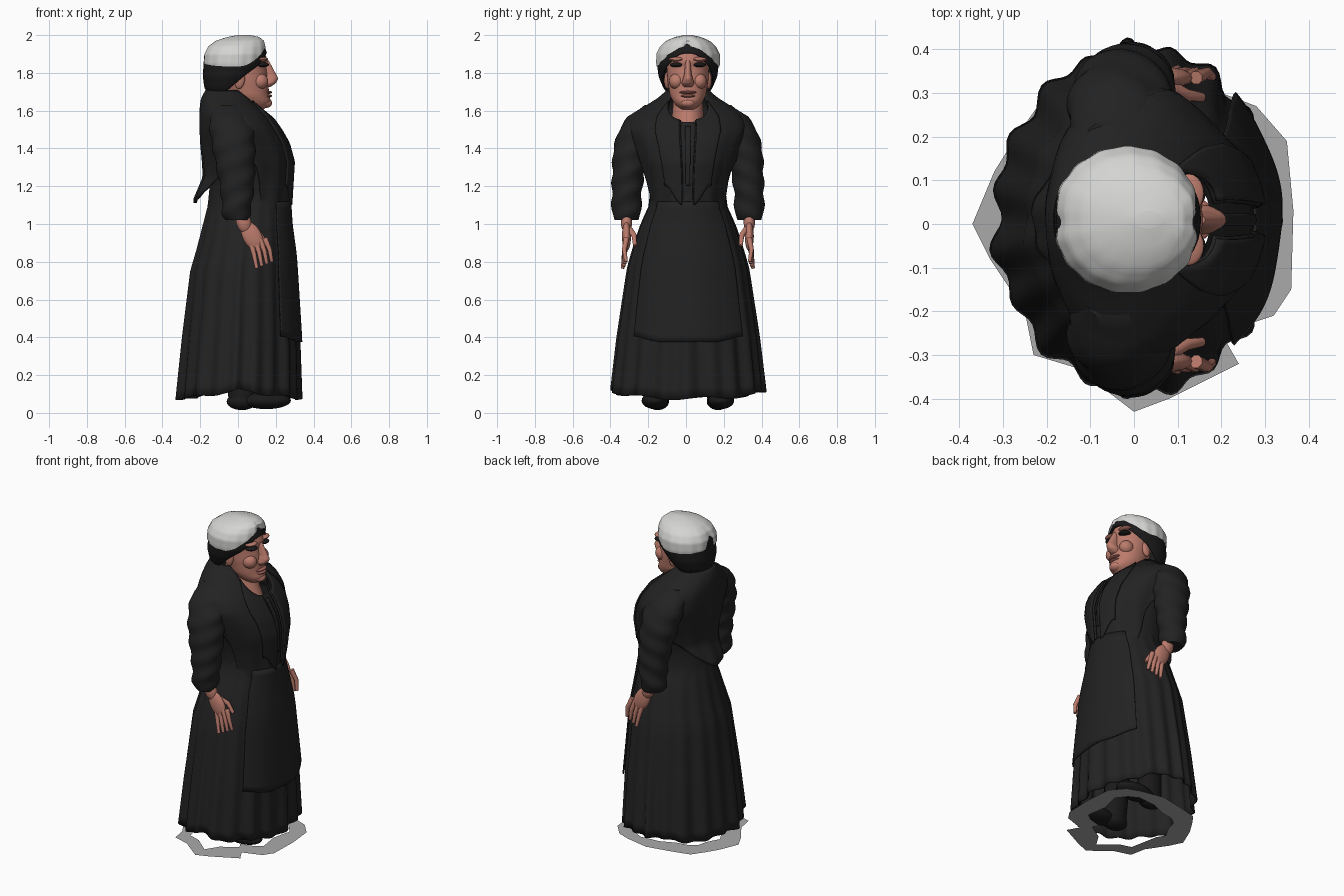
import bpy
import bmesh
import math
import random
from mathutils import Vector

random.seed(4)
MID = 0.01  # sideways middle of the body
parts = []

default_cube = bpy.data.objects.get("Cube")
if default_cube:
    bpy.data.objects.remove(default_cube, do_unlink=True)


def material(name, red, green, blue):
    mat = bpy.data.materials.new(name)
    mat.use_nodes = True
    colour = (red, green, blue, 1)
    mat.diffuse_color = colour
    mat.node_tree.nodes["Principled BSDF"].inputs["Base Color"].default_value = colour
    return mat


cloth = material("black cloth", .016, .016, .016)
hair_dark = material("dark hair", .011, .010, .010)
cap_white = material("pale grey cap", .66, .66, .65)
skin = material("skin", .5, .2, .15)
rose = material("rose lips", .36, .12, .10)
ground_grey = material("ground grey", .4, .4, .4)


def finish(name, bm, mat):
    bmesh.ops.recalc_face_normals(bm, faces=bm.faces)
    mesh = bpy.data.meshes.new(name)
    bm.to_mesh(mesh)
    bm.free()
    mesh.materials.append(mat)
    obj = bpy.data.objects.new(name, mesh)
    bpy.context.collection.objects.link(obj)
    parts.append(obj)
    return obj


def ease(value, low, high):
    t = min(max((value - low) / (high - low), 0), 1)
    return t * t * (3 - 2 * t)


def section(profile, z):
    """Blend the profile rows (z, back, front, half width, sideways shift)."""
    if z <= profile[0][0]:
        return profile[0]
    for lower, upper in zip(profile, profile[1:]):
        if z <= upper[0]:
            t = (z - lower[0]) / (upper[0] - lower[0])
            return [p + (q - p) * t for p, q in zip(lower, upper)]
    return profile[-1]


def wrap(name, mat, profile, low=None, high=None, start=-180, end=180, ripple=None,
         cols=64, rows=20, back_power=1, side=1, fill=True, thick=0):
    """Oval shell around a profile; low and high give its edges by angle."""
    low = low or (lambda a: profile[0][0])
    high = high or (lambda a: profile[-1][0])
    closed = end - start == 360
    bm = bmesh.new()
    grid = []
    for row in range(rows + 1):
        t = row / rows
        ring = []
        for col in range(cols if closed else cols + 1):
            a = start + (end - start) * col / cols
            z = low(a) + (high(a) - low(a)) * t
            sec = section(profile, z)
            shift = sec[4] if len(sec) > 4 else 0
            extra = ripple(a, t) if ripple else 0
            c, s = math.cos(math.radians(a)), math.sin(math.radians(a))
            if c < 0:
                c = -abs(c) ** back_power
            x = (sec[1] + sec[2]) / 2 + ((sec[2] - sec[1]) / 2 + extra) * c
            y = MID + side * (shift + (sec[3] + extra) * s)
            ring.append(bm.verts.new((x, y, z)))
        grid.append(ring)
    for below, above in zip(grid, grid[1:]):
        for i in range(cols):
            j = (i + 1) % len(below)
            bm.faces.new((below[i], below[j], above[j], above[i]))
    if closed and fill:
        bm.faces.new(grid[0])
        bm.faces.new(grid[-1])
    obj = finish(name, bm, mat)
    if thick:
        solid = obj.modifiers.new("thickness", "SOLIDIFY")
        solid.thickness = thick
    return obj


def blob(name, mat, centre, size, tilt=0):
    bm = bmesh.new()
    bmesh.ops.create_uvsphere(bm, u_segments=20, v_segments=12, radius=1)
    obj = finish(name, bm, mat)
    obj.location, obj.scale = centre, size
    obj.rotation_euler.y = math.radians(tilt)
    return obj


def finger(name, points, radius):
    curve = bpy.data.curves.new(name, "CURVE")
    curve.dimensions = "3D"
    curve.bevel_depth, curve.bevel_resolution, curve.use_fill_caps = radius, 2, True
    spline = curve.splines.new("POLY")
    spline.points.add(len(points) - 1)
    for i, (target, point) in enumerate(zip(spline.points, points)):
        target.co = (*point, 1)
        target.radius = 1 - .4 * i / (len(points) - 1)
    curve.materials.append(skin)
    obj = bpy.data.objects.new(name, curve)
    bpy.context.collection.objects.link(obj)


# Pleated skirt, open at the hem, with the apron over its front
skirt = [(.07, -.32, .325, .405), (.4, -.29, .318, .37), (.76, -.25, .3, .32),
         (.84, -.225, .295, .3), (1, -.185, .275, .25), (1.1, -.16, .27, .205),
         (1.2, -.14, .265, .2)]


def pleat(a, t):
    wave = math.cos(math.radians(a * 19)) + .5 * math.cos(math.radians(a * 11 + 40))
    return .012 * wave * (1 - t)


def hem(a):
    return .12 - .045 * abs(math.cos(math.radians(a))) + .008 * math.sin(math.radians(a * 7))


wrap("skirt", cloth, skirt, hem, ripple=pleat, cols=152, back_power=1.15, fill=False, thick=.008)
wrap("apron", cloth, skirt, lambda a: .375 + .03 * ease(abs(a), 20, 48), lambda a: 1.12, -48, 48,
     ripple=lambda a, t: .021 - .008 * t + .003 * math.sin(math.radians(a * 9)) * (1 - t),
     thick=.008)

# Bodice with an open neck
bodice = [(.98, -.18, .26, .24), (1.1, -.16, .265, .2), (1.2, -.15, .27, .205),
          (1.33, -.16, .272, .235), (1.42, -.18, .25, .255), (1.5, -.19, .205, .27),
          (1.6, -.19, .13, .22), (1.68, -.17, .05, .1)]
wrap("bodice", cloth, bodice, high=lambda a: 1.54 + .13 * ease(abs(a), 4, 60), fill=False)
wrap("bodice_placket", cloth, bodice, lambda a: 1.2, lambda a: 1.52, -3, 3,
     ripple=lambda a, t: .008, cols=4, thick=.006)

# Shawl: pointed tips at the front, one long point behind
shawl = [(1.03, -.22, .272, .215), (1.13, -.235, .28, .215), (1.25, -.185, .287, .23),
         (1.33, -.19, .292, .255), (1.43, -.2, .265, .29), (1.5, -.203, .225, .32),
         (1.57, -.203, .175, .3), (1.62, -.203, .125, .235), (1.67, -.195, .075, .155),
         (1.72, -.165, .03, .1)]


def shawl_hem(a):
    a = abs(a - 180)
    front = 1.03 + .3 * ease(180 - a, 55, 85) + .1 * (1 - ease(180 - a, 6, 35))
    return front - .22 * (1 - ease(a, 0, 85))


def neckline(a):
    return 1.55 + .16 * ease(180 - abs(a - 180), 7, 50)


wrap("shawl", cloth, shawl, shawl_hem, neckline, 7, 353, cols=110, rows=24, thick=.01,
     ripple=lambda a, t: .004 * math.sin(math.radians(a * 13)) * (1 - t))
for side, label in ((1, "left"), (-1, "right")):
    wrap(label + "_shawl_fold", cloth, shawl, lambda a: 1.1 + .1 * ease(a, 8, 30),
         lambda a: neckline(a) + .005, 8, 32, ripple=lambda a, t: .012, cols=12,
         side=side, thick=.01)

# Sleeves, hands and boots on both sides
sleeve = [(1.02, -.065, .05, .062, .325), (1.05, -.085, .065, .078, .325),
          (1.12, -.085, .075, .078, .325), (1.2, -.095, .085, .08, .322),
          (1.3, -.115, .09, .088, .312), (1.4, -.135, .09, .1, .295),
          (1.5, -.15, .085, .1, .265), (1.57, -.15, .06, .095, .22), (1.63, -.11, .02, .06, .17)]
for side, label in ((1, "left"), (-1, "right")):
    def across(y):
        return MID + side * y

    wrap(label + "_sleeve", cloth, sleeve, cols=36, rows=30, side=side,
         ripple=lambda a, t: .005 * math.sin(t * 34 + math.radians(a * 2)))
    blob(label + "_palm", skin, (.075, across(.325), .935), (.05, .024, .085), -28)
    blob(label + "_wrist", skin, (.03, across(.325), 1.01), (.04, .03, .06), -15)
    for i in range(4):
        spread = i * .024
        finger(f"{label}_finger_{i + 1}",
               [(.07 + spread, across(.325), .9 + spread / 3),
                (.085 + spread * 1.15, across(.337), .84 + spread / 3),
                (.1 + spread * 1.1, across(.345 - i * .006), .765 + spread / 2)], .016)
    finger(label + "_thumb", [(.07, across(.31), .97), (.12, across(.285), .94),
                              (.155, across(.28), .885)], .018)
    blob(label + "_boot_toe", hair_dark, (.15, across(.175), .065), (.13, .07, .045))
    blob(label + "_boot_heel", hair_dark, (.02, across(.16), .06), (.08, .06, .045))
    wrap(label + "_stocking", hair_dark,
         [(.05, -.05, .09, .055, .16), (.5, -.07, .1, .07, .13)], cols=20, rows=2, side=side)

# Neck and face
wrap("neck", skin, [(1.48, -.09, .17, .09), (1.56, -.09, .135, .085), (1.68, -.08, .09, .075)])
face = [(1.605, .06, .13, .03), (1.625, .01, .165, .06), (1.65, -.03, .175, .08),
        (1.68, -.05, .165, .095), (1.76, -.08, .16, .108), (1.83, -.1, .15, .112),
        (1.865, -.11, .158, .11), (1.91, -.11, .14, .1), (1.95, -.08, .1, .07)]
wrap("face", skin, face, cols=40, rows=28)
wrap("nose", skin, [(1.725, .12, .17, .024), (1.745, .12, .2, .034), (1.77, .12, .213, .026),
                    (1.79, .12, .203, .02), (1.865, .12, .163, .013)], cols=24)
blob("chin", skin, (.145, MID, 1.64), (.036, .04, .026))
blob("upper_lip", rose, (.155, MID, 1.697), (.026, .045, .009))
blob("lower_lip", rose, (.157, MID, 1.678), (.024, .038, .009))
for side, label in ((1, "left"), (-1, "right")):
    y = MID + side * .06
    blob(label + "_cheek", skin, (.115, y, 1.755), (.045, .04, .042))
    blob(label + "_eye", hair_dark, (.128, y, 1.843), (.036, .036, .013))
    blob(label + "_brow", skin, (.125, y, 1.872), (.035, .045, .012))
    blob(label + "_ear", skin, (.01, MID + side * .11, 1.76), (.026, .016, .045), 10)

# Dark hair framing the face, with a pale gathered cap over it
hair = [(1.68, -.15, .02, .1), (1.72, -.178, .06, .13), (1.78, -.186, .1, .155),
        (1.84, -.183, .15, .163), (1.9, -.178, .155, .155), (1.95, -.14, .138, .125),
        (1.98, -.08, .1, .06)]
wrap("hair", hair_dark, hair, lambda a: 1.905 - .215 * ease(abs(a), 5, 105), fill=False, thick=.008)
cap = [(1.8, -.175, .14, .16), (1.85, -.187, .152, .168), (1.9, -.184, .156, .168),
       (1.94, -.163, .152, .148), (1.97, -.12, .143, .115), (1.99, -.06, .115, .07),
       (2, .0, .065, .02)]


def gathers(a, t):
    split = math.exp(-(a / 13) ** 2) + math.exp(-((180 - abs(a)) / 12) ** 2)
    return -.016 * split * (1 - t) + .002 * math.sin(math.radians(a * 17)) * (1 - t)


wrap("cap", cap_white, cap,
     lambda a: 1.94 - .105 * ease(abs(a), 4, 80) + .015 * ease(abs(a), 110, 180),
     ripple=gathers, cols=96, fill=False)
blob("cap_crown", cap_white, (.03, MID, 1.975), (.075, .07, .0245))

# Ragged flat ground strip around the hem
outline = [(-.37, 0), (-.32, .12), (-.27, .2), (-.22, .27), (-.1, .3), (.05, .33), (.2, .3),
           (.28, .27), (.35, .19), (.365, .03), (.36, -.15), (.32, -.21), (.2, -.25),
           (.24, -.32), (.08, -.4), (0, -.43), (-.13, -.33), (-.23, -.3), (-.25, -.2), (-.33, -.08)]
bm = bmesh.new()
outer = [bm.verts.new((x, y, 0)) for x, y in outline]
inner = [bm.verts.new(Vector((x, y, 0)) * random.uniform(.6, .8)) for x, y in outline]
for i in range(len(outline)):
    j = (i + 1) % len(outline)
    bm.faces.new((outer[i], outer[j], inner[j], inner[i]))
finish("ground_strip", bm, ground_grey)

# Smooth shading with crisp edges
bpy.ops.object.select_all(action="DESELECT")
for obj in parts:
    obj.select_set(True)
bpy.context.view_layer.objects.active = parts[0]
bpy.ops.object.shade_smooth_by_angle(angle=math.radians(42))
